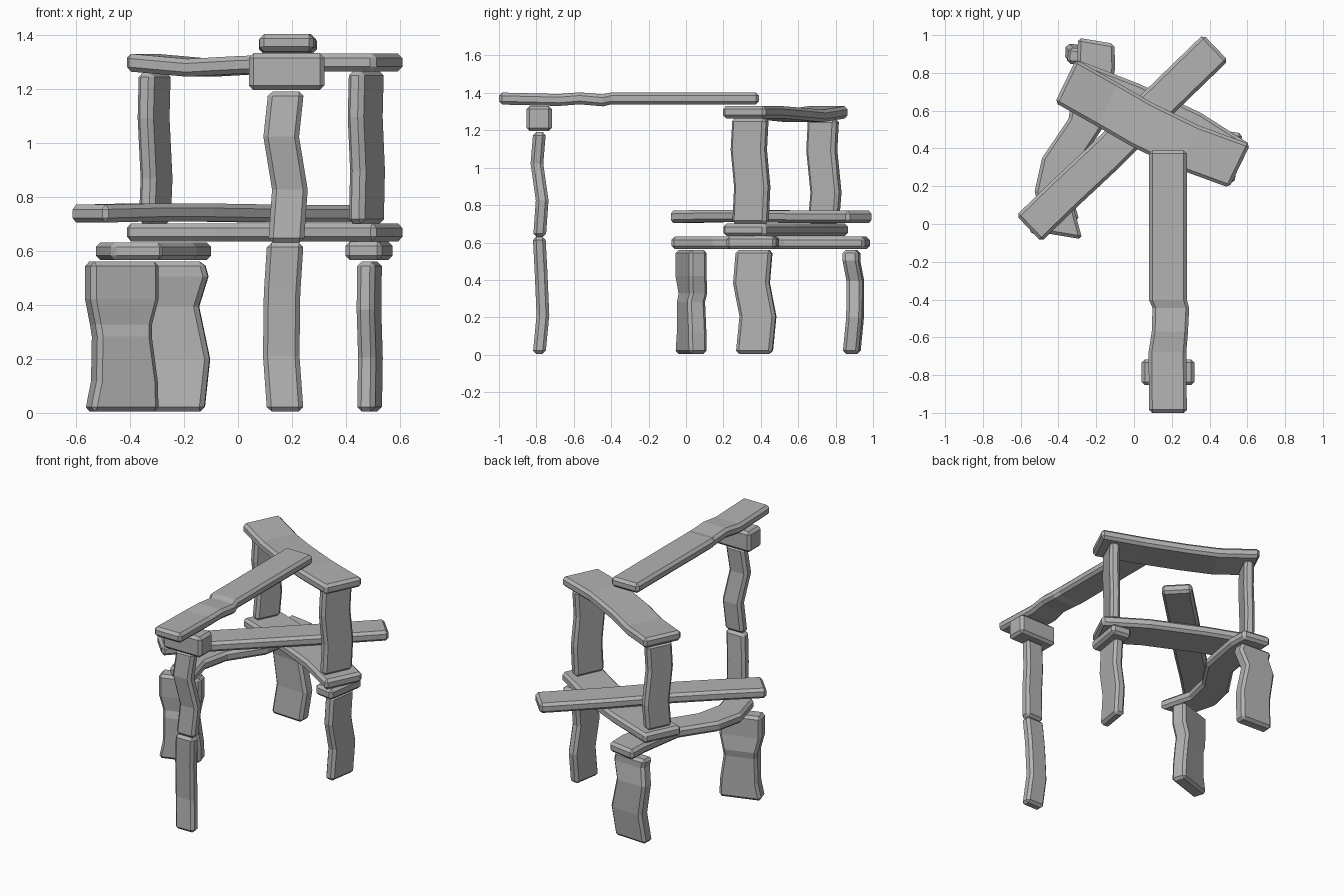
import bpy, bmesh, math
from mathutils import Vector

stone = bpy.data.materials.new("grey stone")
stone.diffuse_color = (0.45, 0.45, 0.45, 1)


def slab(name, a, b, wide, w, t, kinks=(), bevel=0.017):
    """Rough slab from a to b. kinks: (fraction, shift along width, shift along thickness, width scale)."""
    a, b = Vector(a), Vector(b)
    u = Vector(wide).normalized()
    v = (b - a).cross(u).normalized()
    if v.z < -0.5 or (abs(v.z) < 0.5 and v.y < 0):
        v = -v
    bm = bmesh.new()
    rings = []
    for f, du, dv, s in sorted([(0, 0, 0, 1), (1, 0, 0, 1), *kinks]):
        c = a.lerp(b, f) + u * du + v * dv
        rings.append([bm.verts.new(c + u * (i * w * s / 2) + v * (j * t / 2))
                      for i, j in ((-1, -1), (1, -1), (1, 1), (-1, 1))])
    for p, q in zip(rings, rings[1:]):
        for k in range(4):
            n = (k + 1) % 4
            bm.faces.new((p[k], p[n], q[n], q[k]))
    bm.faces.new(rings[0][::-1])
    bm.faces.new(rings[-1])
    bmesh.ops.recalc_face_normals(bm, faces=bm.faces)
    me = bpy.data.meshes.new(name)
    bm.to_mesh(me)
    bm.free()
    me.materials.append(stone)
    ob = bpy.data.objects.new(name, me)
    bpy.context.collection.objects.link(ob)
    m = ob.modifiers.new("chipped edges", 'BEVEL')
    m.width, m.segments, m.limit_method, m.angle_limit = bevel, 1, 'ANGLE', math.radians(50)
    return ob


def post(name, x, y, z0, z1, w, t, yaw, kinks=()):
    r = math.radians(yaw)
    return slab(name, (x, y, z0), (x, y, z1), (math.cos(r), math.sin(r), 0), w, t, kinks)


# ground posts
post("front_left_post", -0.43, 0.027, 0.005, 0.56, 0.265, 0.1, 18,
     [(0.2, 0.01, 0, 0.9), (0.5, 0.0, 0.0, 0.8), (0.58, 0.0, 0.01, 0.83), (0.75, 0, 0, 1)])
post("back_left_post", -0.24, 0.885, 0.005, 0.56, 0.23, 0.085, -3,
     [(0.35, 0.02, 0.02, 1), (0.7, -0.015, 0.02, 0.95), (0.9, 0.015, 0, 1)])
post("right_post", 0.487, 0.365, 0.005, 0.56, 0.195, 0.067, 81,
     [(0.36, 0.02, 0, 1), (0.68, -0.015, 0, 1)])
post("front_lower_post", 0.175, -0.785, 0.005, 0.63, 0.135, 0.068, 0,
     [(0.33, -0.015, 0.02, 1), (0.7, -0.012, 0.01, 1)])
post("front_upper_post", 0.178, -0.783, 0.63, 1.19, 0.132, 0.068, 0,
     [(0.35, 0.014, 0.014, 1), (0.7, -0.018, -0.014, 1)])

# slabs on top of the ground posts
slab("left_slab", (-0.2, 0.97, 0.598), (-0.37, -0.065, 0.598), (1, -0.165, 0), 0.195, 0.066,
     [(0.12, 0.02, 0, 1.05), (0.41, 0.02, 0, 1), (0.63, -0.085, 0, 1), (0.8, -0.095, 0, 1)])
slab("right_cap", (0.463, 0.225, 0.6), (0.507, 0.49, 0.6), (1, -0.16, 0), 0.137, 0.07)
slab("front_cap", (0.04, -0.785, 1.263), (0.32, -0.785, 1.263), (0, 1, 0), 0.135, 0.136)

# twin cross planks with the posts between them
A, B, ACROSS = (-0.363, 0.757), (0.56, 0.307), (0.436, 0.9, 0)
slab("lower_cross_plank", (*A, 0.668), (*B, 0.668), ACROSS, 0.255, 0.066,
     [(0.35, 0.03, 0, 1), (0.7, 0.035, 0, 1)])
slab("upper_cross_plank", (*A, 1.297), (*B, 1.297), ACROSS, 0.255, 0.066,
     [(0.25, -0.015, -0.02, 1), (0.45, -0.03, -0.01, 1), (0.72, -0.03, 0, 1)])
post("left_inner_post", -0.308, 0.735, 0.7, 1.26, 0.17, 0.065, 64,
     [(0.3, 0.015, 0, 1), (0.7, -0.01, 0, 1)])
post("right_inner_post", 0.475, 0.345, 0.7, 1.265, 0.2, 0.065, 65,
     [(0.35, 0.01, 0, 1), (0.7, -0.01, 0, 1)])

# long planks
slab("diagonal_plank", (-0.557, -0.024, 0.737), (0.433, 0.934, 0.737), (0.69, -0.72, 0), 0.192, 0.066,
     [(0.2, 0, 0.005, 1), (0.4, 0.005, 0.005, 1), (0.7, 0, 0, 1)])
slab("top_plank", (0.18, -1.0, 1.37), (0.18, 0.39, 1.37), (1, 0, 0), 0.2, 0.064,
     [(0.23, -0.003, -0.008, 1), (0.31, 0.01, 0.001, 0.96), (0.4, 0.015, -0.01, 0.97), (0.43, 0, 0, 1)])
